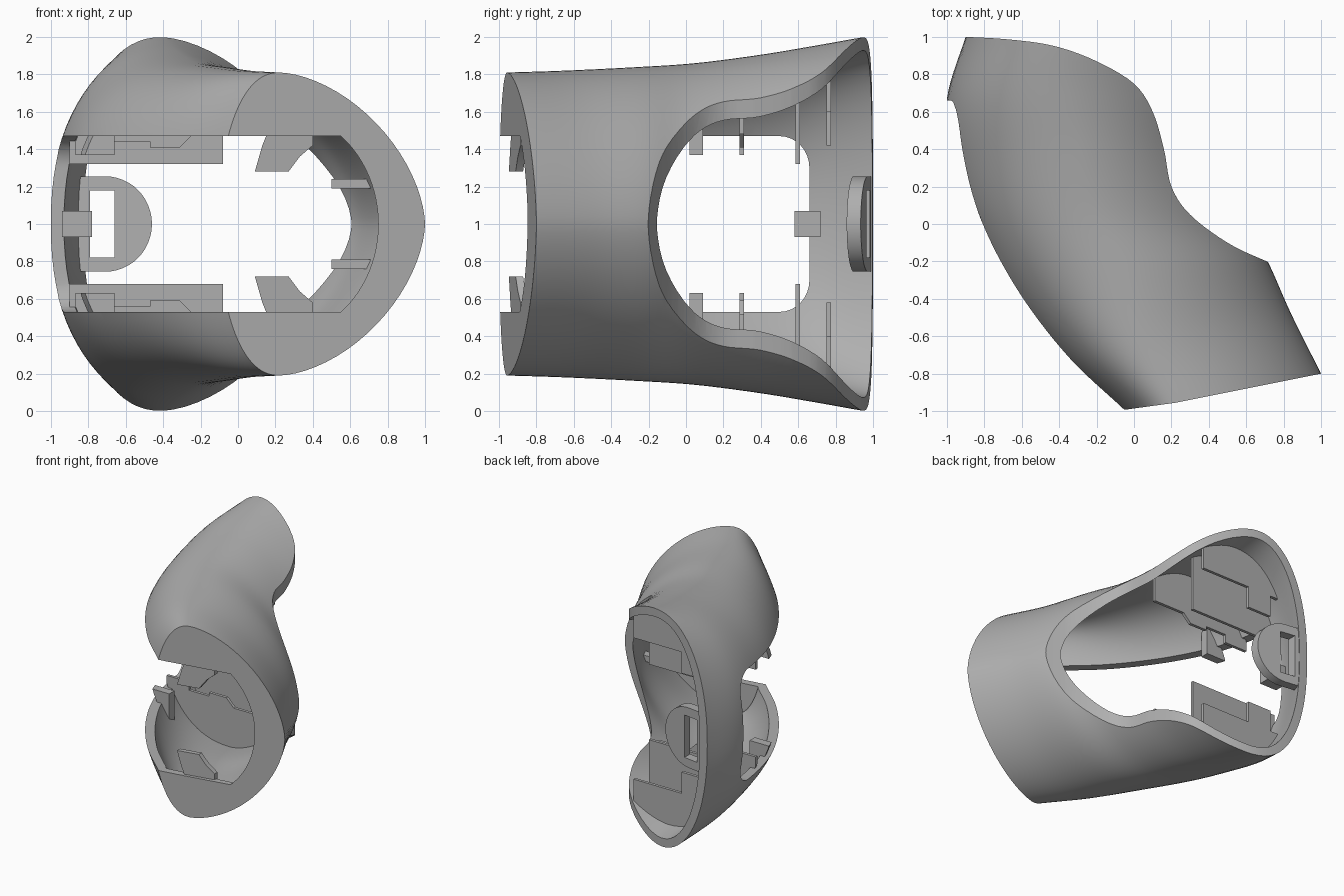
import bpy, bmesh, math
from mathutils import Vector

cube = bpy.data.objects.get("Cube")
if cube:
    bpy.data.objects.remove(cube, do_unlink=True)

grey = bpy.data.materials.new("plain grey")
grey.use_nodes = True
grey.diffuse_color = (0.43, 0.43, 0.43, 1)
grey.node_tree.nodes["Principled BSDF"].inputs["Base Color"].default_value = (0.43, 0.43, 0.43, 1)


def make(name, bm):
    bmesh.ops.recalc_face_normals(bm, faces=bm.faces)
    mesh = bpy.data.meshes.new(name)
    bm.to_mesh(mesh)
    bm.free()
    mesh.materials.append(grey)
    obj = bpy.data.objects.new(name, mesh)
    bpy.context.scene.collection.objects.link(obj)
    return obj


def spline(keys, steps):
    """Smooth curve through points of any dimension."""
    pts = [Vector(k) for k in keys]
    pts = [pts[0] * 2 - pts[1]] + pts + [pts[-1] * 2 - pts[-2]]
    out = []
    for a, b, c, d in zip(pts, pts[1:], pts[2:], pts[3:]):
        for i in range(steps):
            t = i / steps
            out.append(0.5 * (2 * b + (c - a) * t + (2 * a - 5 * b + 4 * c - d) * t ** 2
                              + (3 * b - a - 3 * c + d) * t ** 3))
    return out + [pts[-2]]


def prism(name, profile, axis, lo, hi, flip=False, slope=0):
    """Extrude a 2D profile along one axis; flip mirrors it about z = 1."""
    bm = bmesh.new()
    rings = []
    for d in (lo, hi):
        ring = []
        for u, v in profile:
            w = 2 - v if flip else v
            co = {"x": (d, u, w), "y": (u, d + slope * u, w), "z": (u, v, d)}[axis]
            ring.append(bm.verts.new(co))
        rings.append(ring)
    n = len(profile)
    bm.faces.new(rings[0])
    bm.faces.new(rings[1])
    for i in range(n):
        j = (i + 1) % n
        bm.faces.new((rings[0][i], rings[0][j], rings[1][j], rings[1][i]))
    return make(name, bm)


def apply(obj, mod):
    bpy.context.view_layer.objects.active = obj
    bpy.ops.object.modifier_apply(modifier=mod.name)


def boolean(obj, tool, operation, keep=False):
    mod = obj.modifiers.new("cut", "BOOLEAN")
    mod.operation, mod.object, mod.solver = operation, tool, "EXACT"
    apply(obj, mod)
    if not keep:
        bpy.data.objects.remove(tool, do_unlink=True)


def box(x0, x1, z0, z1):
    return [(x0, z0), (x1, z0), (x1, z1), (x0, z1)]


# Stations along the bent tube: left, crest and right plan points, half height
STATIONS = [
    (-.10, -1.0, .22, -.956, 1.0, -.80, .81),
    (-.42, -.72, .05, -.65, .84, -.48, .82),
    (-.70, -.38, -.08, -.28, .715, -.20, .838),
    (-.90, 0, -.22, .05, .59, .02, .86),
    (-.99, .35, -.30, .40, .50, .35, .905),
    (-1.0, .67, -.36, .70, .51, .70, .955),
    (-.90, 1.0, -.40, .98, .57, 1.0, 1.004),
    (-.81, 1.25, -.42, 1.2, .62, 1.2, 1.03),
]


def tube(name, inset, closed):
    """Loft whose sections are fuller on the left and leaner on the right."""
    bm = bmesh.new()
    rings = []
    sides = 80
    for s in spline(STATIONS, 7):
        left, crest, right = Vector(s[0:2]), Vector(s[2:4]), Vector(s[4:6])
        ring = []
        for i in range(sides):
            a = math.tau * i / sides
            c, h = math.cos(a), math.sin(a)
            arm = (right if c > 0 else left) - crest
            arm *= (arm.length - inset) / arm.length
            power = 2 / (1.7 if c > 0 else 2.2)
            p = crest + arm * abs(c) ** power
            z = 1 + (s[6] - inset) * math.copysign(abs(h) ** power, h)
            ring.append(bm.verts.new((p.x, p.y, z)))
        rings.append(ring)
    for r, q in zip(rings, rings[1:]):
        for i in range(sides):
            j = (i + 1) % sides
            bm.faces.new((r[i], r[j], q[j], q[i]))
    bm.faces.new(rings[0])
    if closed:
        bm.faces.new(rings[-1])
    return make(name, bm)


# Hollow shell with a front plate
shell = tube("shell", 0, False)
bm = bmesh.new()
bm.from_mesh(shell.data)
# Outward normals, judged from the front plate
plate = max(bm.faces, key=lambda f: len(f.verts))
if plate.normal.y > 0:
    bmesh.ops.reverse_faces(bm, faces=bm.faces)
bm.to_mesh(shell.data)
bm.free()
solid = shell.modifiers.new("wall", "SOLIDIFY")
solid.thickness, solid.offset = 0.07, -1
apply(shell, solid)

# Sweeping opening at the back and right
rim = [tuple(p) for p in spline([(-1.1, 1.0), (-.9, 1.0), (-.65, .985), (-.42, .95), (-.2, .87),
                                 (0, .75), (.1, .6), (.16, .4), (.2, .2), (.3, .05),
                                 (.5, -.1), (.71, -.2), (1.1, -.36)], 5)]
boolean(shell, prism("rim_cutter", rim + [(1.5, 2), (-1.1, 2)], "z", -1, 3), "DIFFERENCE")

# Front hole with a rounded right end
arc_end = math.asin(.47 / .61)
arc = [(.2 + .55 * math.cos(t), 1 + .61 * math.sin(t))
       for t in [arc_end * (k / 12 - 1) for k in range(25)]]
boolean(shell, prism("hole_cutter", [(-1.5, .53)] + arc + [(-1.5, 1.47)], "y", -1.4, -.72), "DIFFERENCE")

# Long slot through the left wall with rounded back corners
slot = [(-1.4, .53)]
for cz, start in ((.70, -90), (1.30, 0)):
    for k in range(9):
        a = math.radians(start + k * 11.25)
        slot.append((.50 + .16 * math.cos(a), cz + .17 * math.sin(a)))
slot.append((-1.4, 1.47))
boolean(shell, prism("slot_cutter", slot, "x", -1.5, -.1), "DIFFERENCE")

# Inner ribs, trimmed to the wall and repeated top and bottom
core = tube("core", .035, True)
RIBS = {
    "rear_rib": ([(-1, 1.6), (-.72, 1.6), (-.72, 1.42), (-.5, 1.42), (-.5, 1.6), (-.05, 1.6),
                  (-.05, 2.1), (-1, 2.1)], .75, .775, 0),
    "wide_rib": (box(-.9, -.08, 1.32, 2.1), .585, .61, 0),
    "stepped_rib": ([(-.87, 1.37), (-.66, 1.37), (-.66, 1.44), (-.47, 1.44), (-.47, 1.41), (-.31, 1.41),
                     (-.24, 1.48), (.05, 1.48), (.05, 2), (-.87, 2)], .285, .31, 0),
    "middle_block": (box(-.84, -.66, 1.37, 2), .02, .09, 0),
    "front_bracket": ([(.09, 1.28), (.27, 1.28), (.33, 1.36), (.40, 1.42), (.40, 1.52), (.17, 1.52),
                       (.13, 1.42)], -.965, -.925, .2),
    "side_rib": (box(.5, .9, 1.19, 1.24), -.47, -.40, 0),
}
parts = [shell]
for name, (profile, lo, hi, slope) in RIBS.items():
    for level, flip in (("upper", False), ("lower", True)):
        rib = prism(level + "_" + name, profile, "y", lo, hi, flip, slope)
        boolean(rib, core, "INTERSECT", keep=True)
        parts.append(rib)
bpy.data.objects.remove(core, do_unlink=True)

# Round-ended loop at the rear left, with a rectangular window
round_end = [(-.71 + .25 * math.cos(t), 1 + .255 * math.sin(t))
             for t in [math.pi * (k / 24 - .5) for k in range(25)]]
loop = prism("rear_loop", [(-.87, .745)] + round_end + [(-.87, 1.255)], "y", .79, .865, slope=-.15)
boolean(loop, prism("window_cutter", box(-.79, -.66, .82, 1.18), "y", .5, 1.5), "DIFFERENCE")
parts.append(loop)

# Small tab bridging the slot end
parts.append(prism("slot_tab", box(-.94, -.78, .93, 1.07), "y", .58, .72))

for obj in bpy.context.selected_objects:
    obj.select_set(False)
for obj in parts:
    obj.select_set(True)
bpy.context.view_layer.objects.active = shell
bpy.ops.object.shade_smooth_by_angle(angle=math.radians(35))
